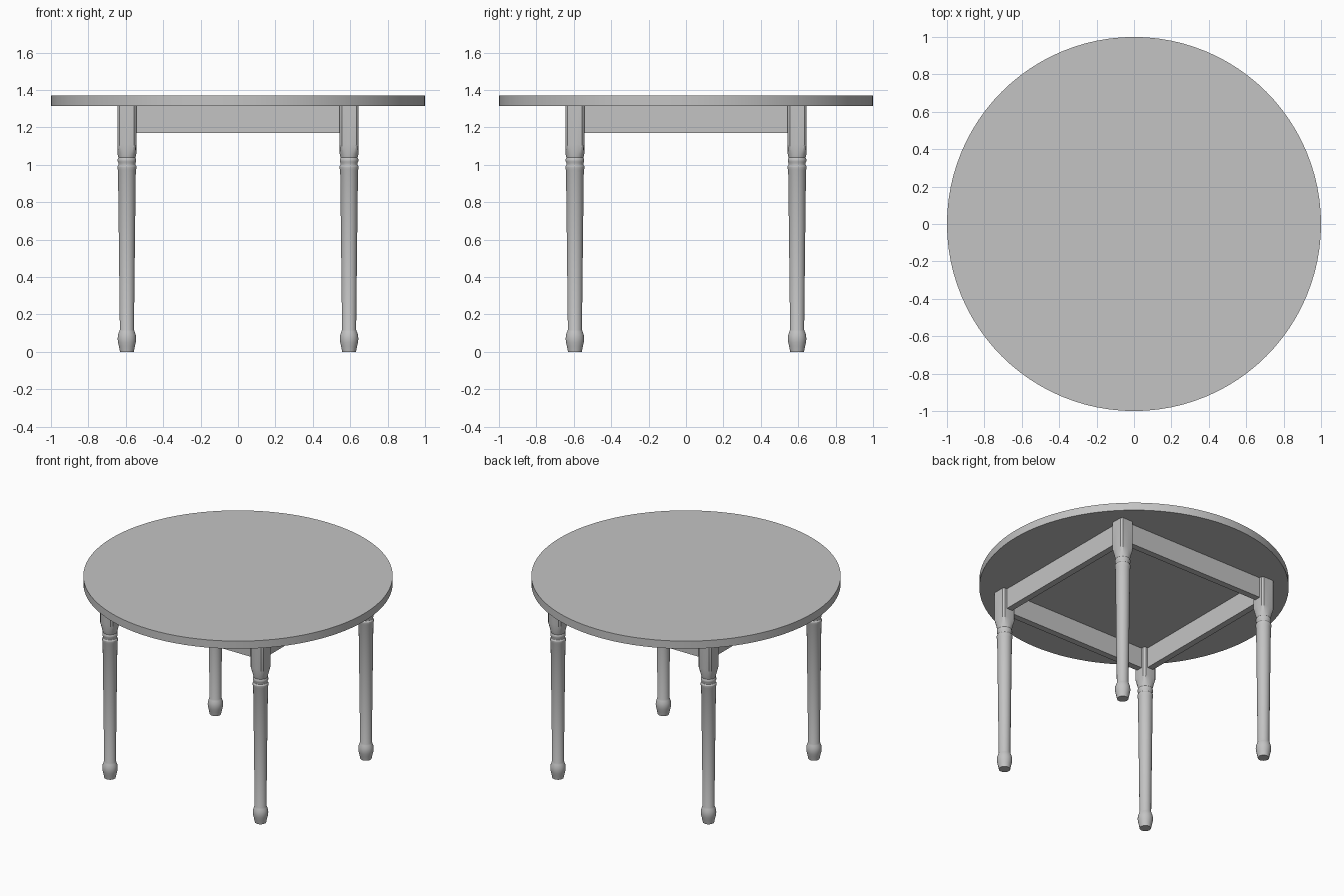
import bpy, bmesh
from math import cos, sin, pi, radians

cube = bpy.data.objects.get("Cube")
if cube:
    bpy.data.objects.remove(cube, do_unlink=True)

grey = bpy.data.materials.new("plain_grey")
grey.use_nodes = True
colour = (0.55, 0.55, 0.55, 1)
grey.diffuse_color = colour
grey.node_tree.nodes["Principled BSDF"].inputs["Base Color"].default_value = colour

LEG = 0.594      # leg centre offset on x and y
HALF = 0.051     # half width of the square leg block
UNDER = 1.315    # underside of the top
SIDES = 24


def finish(bm, name, smooth=True):
    bmesh.ops.recalc_face_normals(bm, faces=bm.faces)
    mesh = bpy.data.meshes.new(name)
    bm.to_mesh(mesh)
    bm.free()
    mesh.materials.append(grey)
    obj = bpy.data.objects.new(name, mesh)
    bpy.context.collection.objects.link(obj)
    if smooth:
        bpy.ops.object.select_all(action="DESELECT")
        obj.select_set(True)
        bpy.context.view_layer.objects.active = obj
        bpy.ops.object.shade_smooth_by_angle(angle=radians(30))
    return obj


def box(name, size, centre):
    bm = bmesh.new()
    bmesh.ops.create_cube(bm, size=1)
    bmesh.ops.scale(bm, vec=size, verts=bm.verts)
    bmesh.ops.translate(bm, vec=centre, verts=bm.verts)
    return finish(bm, name, smooth=False)


# Turned leg: (height, radius), with every ring clipped to the square block
profile = [(0, 0.037), (0.03, 0.043), (0.05, 0.048), (0.07, 0.05), (0.09, 0.048),
           (0.108, 0.042), (0.118, 0.038), (0.56, 0.043), (0.97, 0.048),
           (0.978, 0.051), (0.992, 0.051), (1.0, 0.046), (1.01, 0.046),
           (1.018, 0.05), (1.03, 0.05), (1.038, 0.046), (1.06, 0.051),
           (1.11, 0.08), (UNDER, 0.08)]


def leg(name, x, y):
    bm = bmesh.new()
    rings = []
    for z, radius in profile:
        ring = []
        for i in range(SIDES):
            a = 2 * pi * (i + 0.5) / SIDES
            r = min(radius, HALF / max(abs(cos(a)), abs(sin(a))))
            ring.append(bm.verts.new((x + r * cos(a), y + r * sin(a), z)))
        rings.append(ring)
    for low, high in zip(rings, rings[1:]):
        for i in range(SIDES):
            j = (i + 1) % SIDES
            bm.faces.new((low[i], low[j], high[j], high[i]))
    bm.faces.new(rings[0])
    bm.faces.new(rings[-1])
    finish(bm, name)


for front, sy in (("front", -1), ("back", 1)):
    for side, sx in (("left", 1), ("right", -1)):
        leg(f"{front}_{side}_leg", sx * LEG, sy * LEG)

# Apron rails between the leg blocks
length, thick, tall = 2 * (LEG - HALF) + 0.01, 0.045, 0.145
mid = UNDER - tall / 2
for s, fb, lr in ((-1, "front", "right"), (1, "back", "left")):
    box(f"{fb}_apron", (length, thick, tall), (0, s * LEG, mid))
    box(f"{lr}_apron", (thick, length, tall), (s * LEG, 0, mid))

# Round top
bm = bmesh.new()
bmesh.ops.create_cone(bm, cap_ends=True, segments=96, radius1=1, radius2=1, depth=0.055)
bmesh.ops.translate(bm, vec=(0, 0, UNDER + 0.0275), verts=bm.verts)
finish(bm, "table_top")
